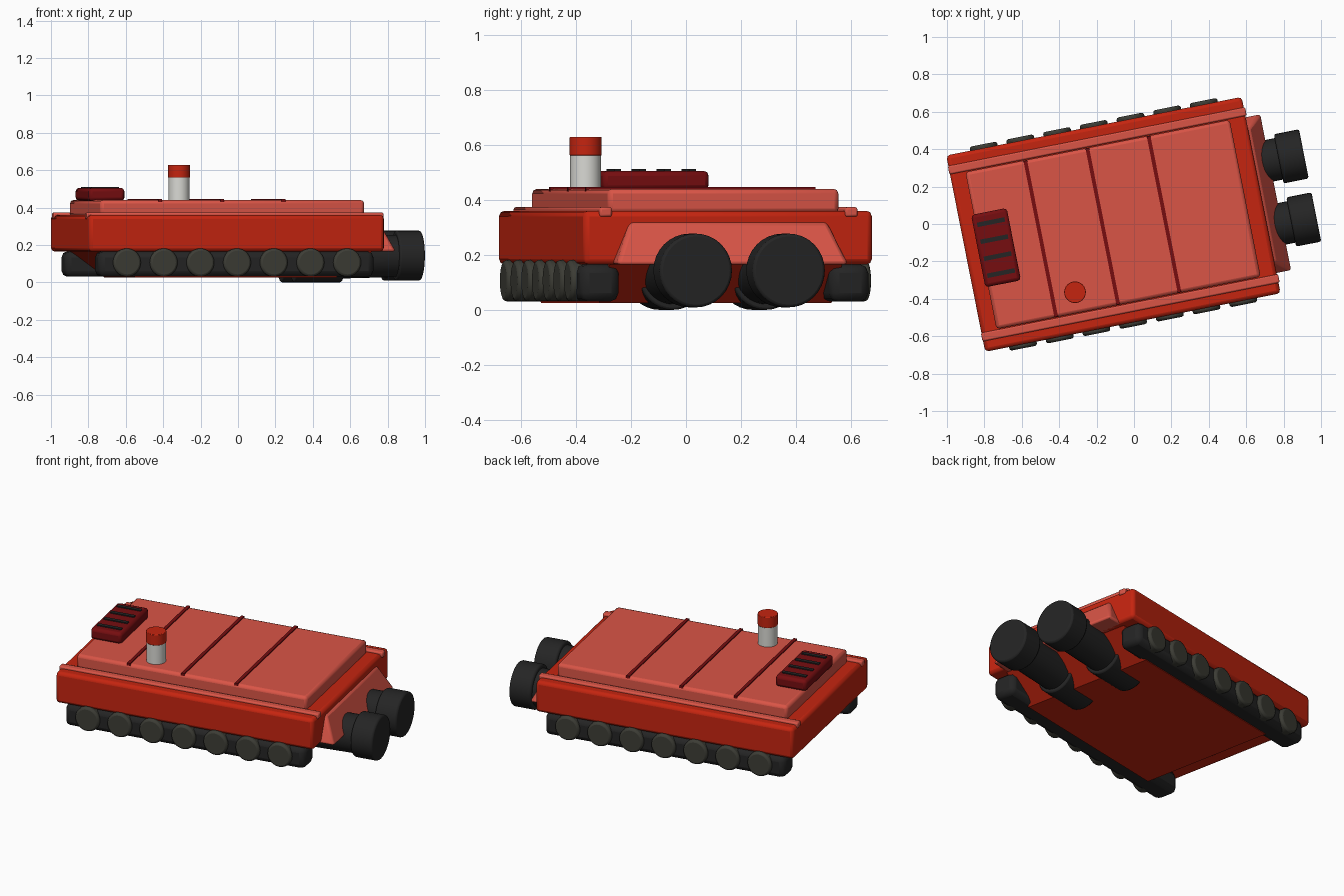
import bpy, bmesh, math
from mathutils import Matrix, Vector

if "Cube" in bpy.data.objects:
    bpy.data.objects.remove(bpy.data.objects["Cube"])

# Whole vehicle is turned slightly about z
FRAME = Matrix.Translation((-0.11, -0.002, 0)) @ Matrix.Rotation(math.radians(11.2), 4, 'Z')


def material(name, rgb):
    m = bpy.data.materials.new(name)
    m.diffuse_color = (*rgb, 1)
    m.use_nodes = True
    m.node_tree.nodes["Principled BSDF"].inputs["Base Color"].default_value = m.diffuse_color
    return m


RED = material("red", (0.56, 0.018, 0.005))
LIGHT = material("light_red", (0.70, 0.09, 0.062))
DARK = material("dark_red", (0.18, 0.004, 0.005))
BLACK = material("black", (0.018, 0.018, 0.018))
OLIVE = material("olive_grey", (0.046, 0.046, 0.036))
WHITE = material("off_white", (0.70, 0.70, 0.66))


def finish(name, bm, mat, matrix, bevel=0, segments=2):
    bmesh.ops.recalc_face_normals(bm, faces=bm.faces)
    mesh = bpy.data.meshes.new(name)
    bm.to_mesh(mesh)
    bm.free()
    ob = bpy.data.objects.new(name, mesh)
    bpy.context.collection.objects.link(ob)
    mesh.materials.append(mat)
    ob.matrix_world = FRAME @ matrix
    if bevel:
        b = ob.modifiers.new("bevel", 'BEVEL')
        b.width, b.segments, b.limit_method = bevel, segments, 'ANGLE'
    return ob


def box(name, lo, hi, mat, bevel=0, segments=2):
    lo, hi = Vector(lo), Vector(hi)
    bm = bmesh.new()
    bmesh.ops.create_cube(bm, size=1)
    bmesh.ops.scale(bm, vec=hi - lo, verts=bm.verts)
    return finish(name, bm, mat, Matrix.Translation((lo + hi) / 2), bevel, segments)


def cylinder(name, start, end, radius, mat, bevel=0, sides=32):
    start, end = Vector(start), Vector(end)
    axis = end - start
    bm = bmesh.new()
    bmesh.ops.create_cone(bm, cap_ends=True, segments=sides, radius1=radius,
                          radius2=radius, depth=axis.length)
    turn = axis.to_track_quat('Z', 'Y').to_matrix().to_4x4()
    return finish(name, bm, mat, Matrix.Translation((start + end) / 2) @ turn, bevel)


def loft(name, lower, upper, mat, bevel=0):
    """Solid between two rectangles given as (u0, u1, half_width, z)."""
    bm = bmesh.new()
    rings = []
    for u0, u1, w, z in (lower, upper):
        rings.append([bm.verts.new(p) for p in
                      ((u0, -w, z), (u1, -w, z), (u1, w, z), (u0, w, z))])
    a, b = rings
    bm.faces.new(a)
    bm.faces.new(b)
    for i in range(4):
        j = (i + 1) % 4
        bm.faces.new((a[i], a[j], b[j], b[i]))
    return finish(name, bm, mat, Matrix(), bevel)


# Body: lower hull, wide slab, roof plate
loft("lower_hull", (-0.53, 0.56, 0.43, 0.025), (-0.74, 0.78, 0.43, 0.18), RED)
box("body_slab", (-0.805, -0.535, 0.165), (0.805, 0.535, 0.36), RED, 0.02)
box("roof_plate", (-0.722, -0.428, 0.35), (0.718, 0.428, 0.44), LIGHT, 0.018)

# Sloped rear panel
loft("rear_panel", (0.70, 0.89, 0.43, 0.165), (0.70, 0.812, 0.365, 0.32), LIGHT, 0.015)

# Roof seams
for u in (-0.396, -0.058, 0.276):
    box("roof_seam", (u - 0.01, -0.425, 0.43), (u + 0.01, 0.425, 0.446), DARK)

# Roof hatch with vent slots
box("hatch", (-0.737, -0.197, 0.435), (-0.543, 0.197, 0.505), DARK, 0.018)
for i in range(4):
    v = (i - 1.5) * 0.0925
    box("hatch_slot", (-0.715, v - 0.012, 0.5), (-0.565, v + 0.012, 0.511), BLACK)

# Beacon post
cylinder("beacon_post", (-0.272, -0.316, 0.43), (-0.272, -0.316, 0.56), 0.056, WHITE)
cylinder("beacon_cap", (-0.272, -0.316, 0.56), (-0.272, -0.316, 0.628), 0.058, RED, 0.003)

# Mirrored running gear, rails and exhausts
for s in (-1, 1):
    v0, v1 = sorted((s * 0.39, s * 0.535))
    box("track", (-0.75, v0, 0.03), (0.75, v1, 0.166), BLACK, 0.032)
    for i in range(7):
        u = (i - 3) * 0.2
        cylinder("road_wheel", (u, s * 0.45, 0.106), (u, s * 0.556, 0.106), 0.075, OLIVE, 0.012)
    box("edge_rail", (-0.808, s * 0.455 - 0.023, 0.338), (0.812, s * 0.455 + 0.023, 0.373), LIGHT, 0.008)
    v = s * 0.172
    cylinder("exhaust_flange", (0.38, v, 0.125), (0.64, v, 0.125), 0.125, BLACK, 0.008)
    cylinder("exhaust_pipe", (0.5, v, 0.13), (0.96, v, 0.142), 0.113, BLACK)
    cylinder("exhaust_drum", (0.935, v, 0.143), (1.072, v, 0.143), 0.134, BLACK, 0.01)

# Smooth round parts while keeping hard edges
bpy.ops.object.select_all(action='DESELECT')
for ob in bpy.context.collection.objects:
    ob.select_set(True)
    bpy.context.view_layer.objects.active = ob
bpy.ops.object.shade_smooth_by_angle(angle=math.radians(35))
